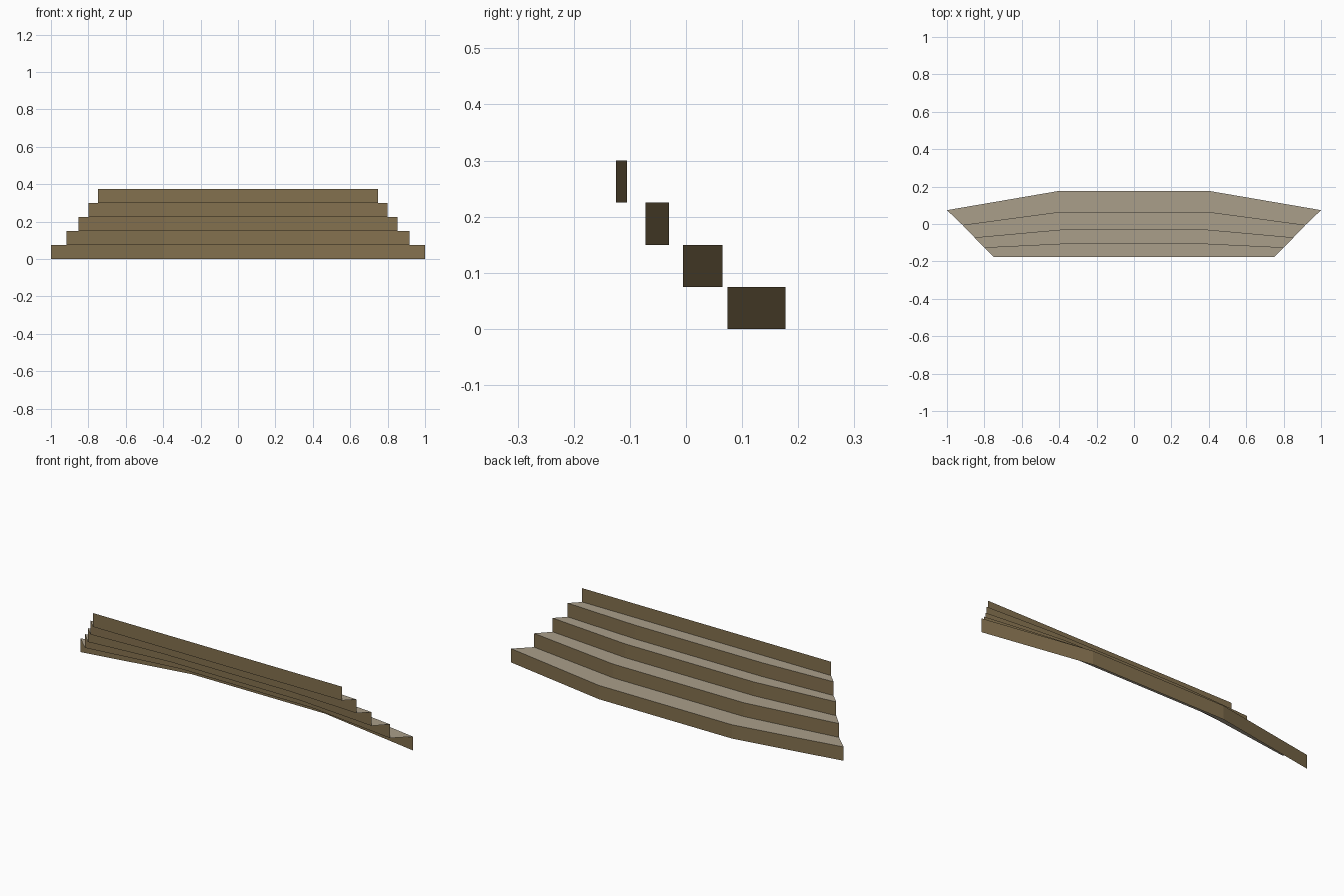
import bpy, bmesh

if "Cube" in bpy.data.objects:
    bpy.data.objects.remove(bpy.data.objects["Cube"])

STEP = 0.075   # riser height
# per step: end x, end y, kink x, kink y (the middle stretch is straight)
STEPS = [
    (1.00, 0.074, 0.400, 0.177),
    (0.917, -0.005, 0.394, 0.065),
    (0.853, -0.072, 0.388, -0.030),
    (0.800, -0.125, 0.382, -0.105),
    (0.748, -0.177, 0.375, -0.177),
]


def material(name, rgb):
    m = bpy.data.materials.new(name)
    m.diffuse_color = (*rgb, 1)
    m.use_nodes = True
    m.node_tree.nodes["Principled BSDF"].inputs["Base Color"].default_value = m.diffuse_color
    return m


def outline(i, z):
    """Points along the edge of step i, from left to right."""
    ex, ey, kx, ky = STEPS[i]
    return [(-ex, ey, z), (-kx, ky, z), (0, ky, z), (kx, ky, z), (ex, ey, z)]


def strip(name, a, b, mat):
    """Sheet of quads between two edge lines."""
    bm = bmesh.new()
    va = [bm.verts.new(p) for p in a]
    vb = [bm.verts.new(p) for p in b]
    for j in range(len(a) - 1):
        bm.faces.new((va[j], vb[j], vb[j + 1], va[j + 1]))
    me = bpy.data.meshes.new(name)
    bm.to_mesh(me)
    bm.free()
    me.materials.append(mat)
    ob = bpy.data.objects.new(name, me)
    bpy.context.collection.objects.link(ob)


riser_mat = material("brown riser", (0.23, 0.165, 0.078))
tread_mat = material("pale tread", (0.40, 0.345, 0.255))

# open staircase shell: five risers facing the back, four treads between them
for i in range(len(STEPS)):
    z0, z1 = i * STEP, (i + 1) * STEP
    strip(f"riser_{i + 1}", outline(i, z0), outline(i, z1), riser_mat)
    if i + 1 < len(STEPS):
        strip(f"tread_{i + 1}", outline(i, z1), outline(i + 1, z1), tread_mat)
